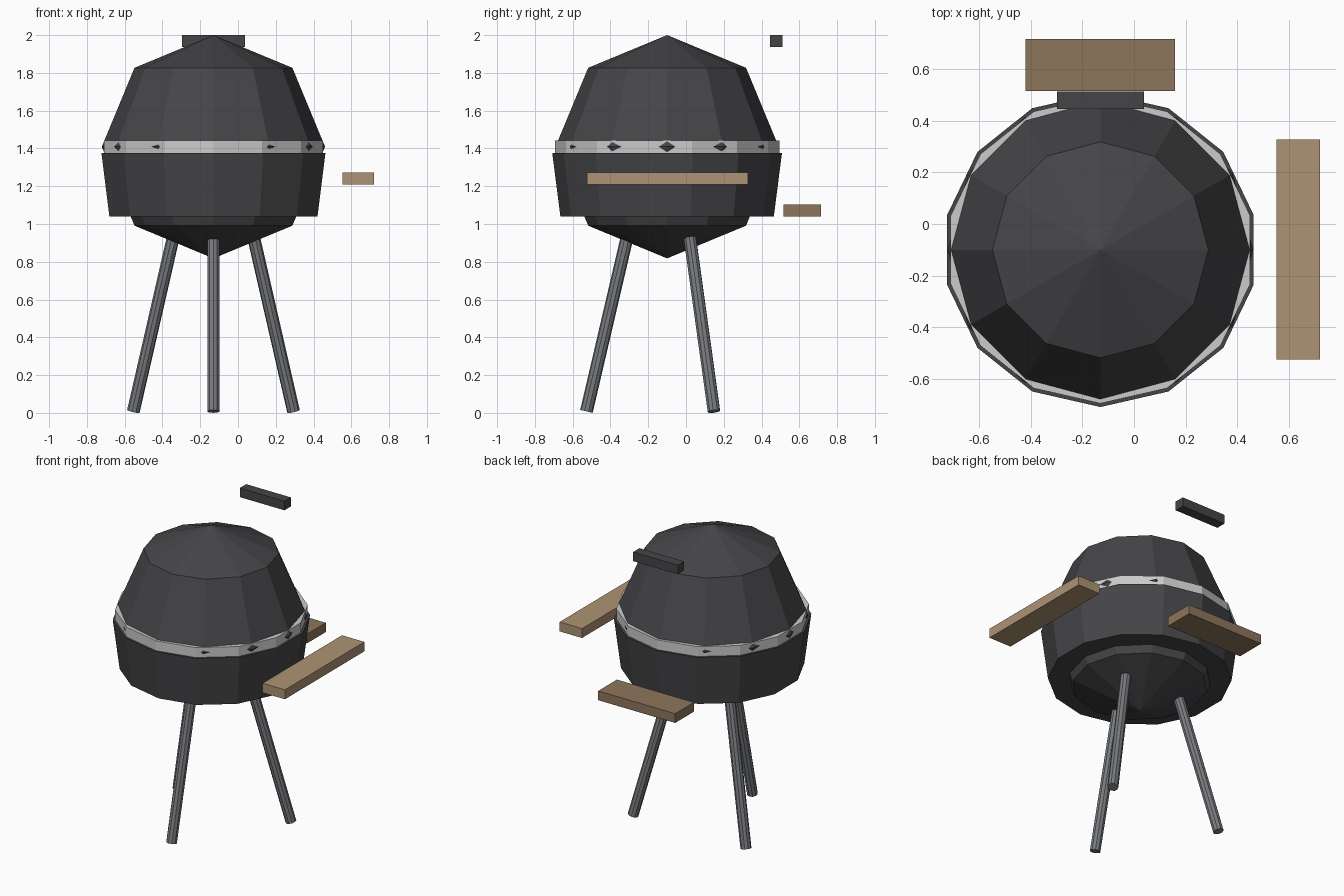
import bpy
from mathutils import Vector

if "Cube" in bpy.data.objects:
    bpy.data.objects.remove(bpy.data.objects["Cube"])

CX, CY = -0.13, -0.10  # axis of the grill


def material(name, rgb):
    m = bpy.data.materials.new(name)
    m.diffuse_color = (*rgb, 1)
    m.use_nodes = True
    m.node_tree.nodes["Principled BSDF"].inputs["Base Color"].default_value = m.diffuse_color
    return m


BLACK = material("black_enamel", (0.06, 0.06, 0.065))
STEEL = material("steel", (0.19, 0.2, 0.215))
SILVER = material("silver", (0.53, 0.53, 0.55))
WOOD = material("light_wood", (0.42, 0.29, 0.175))
BROWN = material("brown_wood", (0.27, 0.18, 0.107))


def finish(name, mat):
    ob = bpy.context.object
    ob.name = name
    ob.data.materials.append(mat)
    return ob


def ring(name, r1, r2, z1, z2, mat):
    bpy.ops.mesh.primitive_cone_add(vertices=14, radius1=r1, radius2=r2, depth=z2 - z1,
                                    location=(CX, CY, (z1 + z2) / 2))
    return finish(name, mat)


def box(name, x, y, z, mat):
    spans = (x, y, z)
    bpy.ops.mesh.primitive_cube_add(size=1, location=[sum(s) / 2 for s in spans])
    ob = finish(name, mat)
    ob.scale = [s[1] - s[0] for s in spans]
    return ob


def rod(name, foot, top, radius, mat):
    a, b = Vector(foot), Vector(top)
    bpy.ops.mesh.primitive_cylinder_add(vertices=10, radius=radius, depth=(b - a).length,
                                        location=(a + b) / 2)
    ob = finish(name, mat)
    ob.rotation_euler = (b - a).to_track_quat('Z', 'Y').to_euler()
    return ob


# Kettle body: coarse sphere, its equator corners poke through the band
bpy.ops.mesh.primitive_uv_sphere_add(segments=12, ring_count=4, radius=0.591,
                                     location=(CX, CY, 1.409))
finish("kettle", BLACK)

# Bowl and bright rim band
ring("bowl", 0.565, 0.608, 1.04, 1.375, BLACK)
ring("rim_band", 0.594, 0.594, 1.37, 1.442, SILVER)

# Three splayed legs
rod("front_leg", (CX, -0.527, 0.008), (CX, -0.305, 0.96), 0.034, STEEL)
for side, s in (("left", -1), ("right", 1)):
    rod(side + "_back_leg", (CX + s * 0.424, 0.148, 0.008),
        (CX + s * 0.206, 0.016, 0.96), 0.034, STEEL)

# Side shelf, back shelf and lid handle
box("side_shelf", (0.552, 0.72), (-0.525, 0.327), (1.208, 1.272), WOOD)
box("back_shelf", (-0.42, 0.158), (0.515, 0.716), (1.04, 1.103), BROWN)
box("lid_handle", (-0.297, 0.038), (0.444, 0.512), (1.938, 2.0), BLACK)
